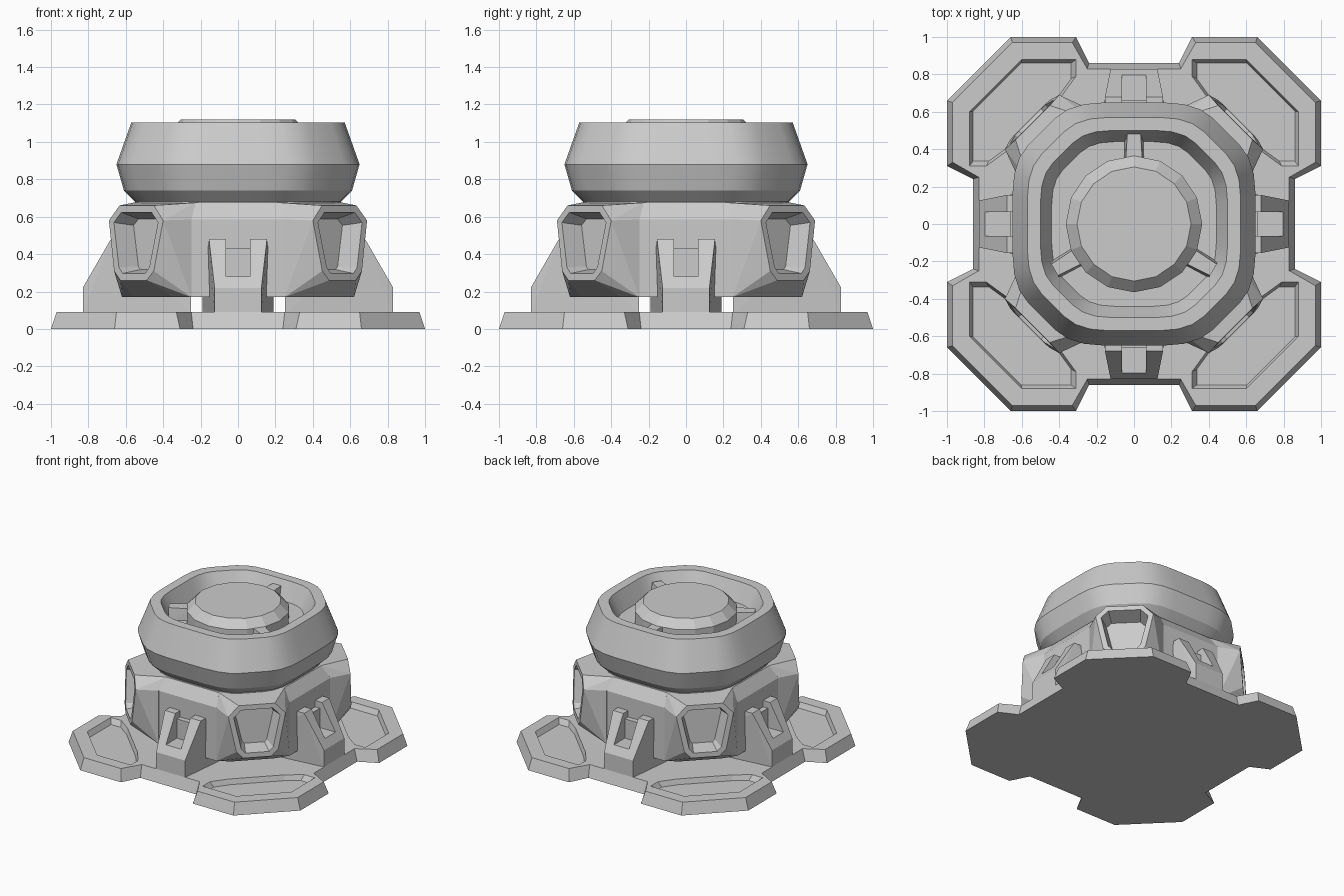
import bpy, bmesh, math
from mathutils import Matrix, Vector

if "Cube" in bpy.data.objects:
    bpy.data.objects.remove(bpy.data.objects["Cube"], do_unlink=True)

GREY = (0.6, 0.6, 0.6, 1)
mat = bpy.data.materials.new("plain grey")
mat.use_nodes = True
mat.diffuse_color = GREY
mat.node_tree.nodes["Principled BSDF"].inputs["Base Color"].default_value = GREY


def turn(deg):
    return Matrix.Rotation(math.radians(deg), 4, "Z")


def finish(bm, name, deg=0):
    bmesh.ops.recalc_face_normals(bm, faces=bm.faces)
    bm.transform(turn(deg))
    me = bpy.data.meshes.new(name)
    bm.to_mesh(me)
    bm.free()
    me.materials.append(mat)
    ob = bpy.data.objects.new(name, me)
    bpy.context.collection.objects.link(ob)
    return ob


def hull(points):
    """Convex solid with flat faces merged."""
    bm = bmesh.new()
    for p in points:
        bm.verts.new(p)
    bmesh.ops.convex_hull(bm, input=bm.verts)
    bmesh.ops.delete(bm, geom=[v for v in bm.verts if not v.link_faces], context="VERTS")
    bmesh.ops.dissolve_limit(bm, angle_limit=0.02, verts=bm.verts, edges=bm.edges)
    bmesh.ops.recalc_face_normals(bm, faces=bm.faces)
    return bm


def mirrored(points):
    return [(s * x, y, z) for x, y, z in points for s in (-1, 1)]


def loft(rings):
    """Closed solid through rings of equal length."""
    bm = bmesh.new()
    loops = [[bm.verts.new(p) for p in r] for r in rings]
    n = len(loops[0])
    for a, b in zip(loops, loops[1:]):
        for i in range(n):
            bm.faces.new((a[i], a[(i + 1) % n], b[(i + 1) % n], b[i]))
    bm.faces.new(loops[0][::-1])
    bm.faces.new(loops[-1])
    return bm


def four_way(quarter, z):
    return [turn(90 * k) @ Vector((x, y, z)) for k in range(4) for x, y in quarter]


def cut(ob, cutters):
    for c in cutters:
        c.hide_render = True
        m = ob.modifiers.new("cut", "BOOLEAN")
        m.operation, m.solver, m.object = "DIFFERENCE", "EXACT", c
    bpy.context.view_layer.update()
    dg = bpy.context.evaluated_depsgraph_get()
    me = bpy.data.meshes.new_from_object(ob.evaluated_get(dg))
    ob.modifiers.clear()
    ob.data = me
    for c in cutters:
        bpy.data.objects.remove(c, do_unlink=True)


# base plate with four lobes and a sunken panel in each
bottom = [(.86, .24), (1, .31), (1, .66), (.66, 1), (.31, 1), (.24, .86)]
top = [(.83, .25), (.97, .33), (.97, .65), (.65, .97), (.33, .97), (.25, .83)]
base = finish(loft([four_way(bottom, 0), four_way(top, .09)]), "base_plate")
half = [(.31, .88), (.6, .88), (.39, .68), (.31, .79)]
pocket = half + [(y, x) for x, y in half]
mid = .63
pts = [(mid + (x - mid) * s, mid + (y - mid) * s, z)
       for x, y in pocket for s, z in ((.92, .05), (1, .09), (1, .13))]
cut(base, [finish(hull(pts), "panel_cutter", 90 * k) for k in range(4)])

# body core, an octagon with a sloped shoulder
side = [(.62, -.25), (.62, .25)]
shoulder = [(.56, -.226), (.56, .226)]
finish(loft([four_way(side, .17), four_way(side, .585), four_way(shoulder, .675)]), "body_core")

# corner arms with a framed window pocket
frame = [(.13, .66), (.205, .58), (.15, .31), (.1, .26)]
arm_pts = [(u, -(.79 - .06 * (z - .26)), z) for u, z in frame]
arm_pts += [(.15, -.64, .17), (.262, -.615, .17), (.262, -.615, .585), (.236, -.556, .675)]
for k in range(4):
    bm = hull(mirrored(arm_pts))
    face = max(bm.faces, key=lambda f: -f.normal.y * f.calc_area())
    bmesh.ops.inset_individual(bm, faces=[face], thickness=.04)
    bmesh.ops.inset_individual(bm, faces=[face], thickness=.03, depth=-.12)
    finish(bm, "corner_arm_%d" % (k + 1), 45 + 90 * k)

# support brackets, each with a notch between two fins
bracket = [(.125, -.83, .08), (.125, -.83, .22), (.155, -.68, .48), (.155, -.58, .48),
           (.19, -.25, .17), (.19, -.25, .08)]
slot = [(.065, y, z) for y in (-.95, -.66) for z in (.28, .6)]
saddle = [(.065, y, z) for y in (-.95, -.3) for z in (.43, .6)]
for k in range(4):
    ob = finish(hull(mirrored(bracket)), "bracket_%d" % (k + 1), 90 * k)
    cut(ob, [finish(hull(mirrored(p)), "notch_cutter", 90 * k) for p in (slot, saddle)])


# head, a soft octagon with a dished top
def soft_octagon(a, z):
    corners = four_way([(a, -a * .52), (a, a * .52)], z)
    ring = []
    for i, c in enumerate(corners):
        p = c.lerp(corners[i - 1], .27)
        q = c.lerp(corners[(i + 1) % 8], .27)
        for t in (0, 1 / 3, 2 / 3, 1):
            ring.append(p.lerp(c, t).lerp(c.lerp(q, t), t))
    return ring


profile = [(.55, .66), (.55, .68), (.61, .74), (.65, .88), (.57, 1.105), (.5, 1.105),
           (.44, .97)]
head = finish(loft([soft_octagon(a, z) for a, z in profile]), "head_shell")

# round hub in the dish
hub_rings = [[(r * math.cos(math.tau * i / 16), r * math.sin(math.tau * i / 16), z)
              for i in range(16)] for r, z in ((.365, .95), (.365, 1.06), (.305, 1.12))]
finish(loft(hub_rings), "hub")

# three spokes joining hub and shell
spoke = [(.055, .33, .95), (.045, .33, 1.06), (.05, .49, .95), (.035, .49, 1.06)]
for k in range(3):
    finish(hull(mirrored(spoke)), "spoke_%d" % (k + 1), 120 * k)

# soft shading on the head only
bpy.ops.object.select_all(action="DESELECT")
head.select_set(True)
bpy.context.view_layer.objects.active = head
bpy.ops.object.shade_smooth_by_angle(angle=math.radians(24))
